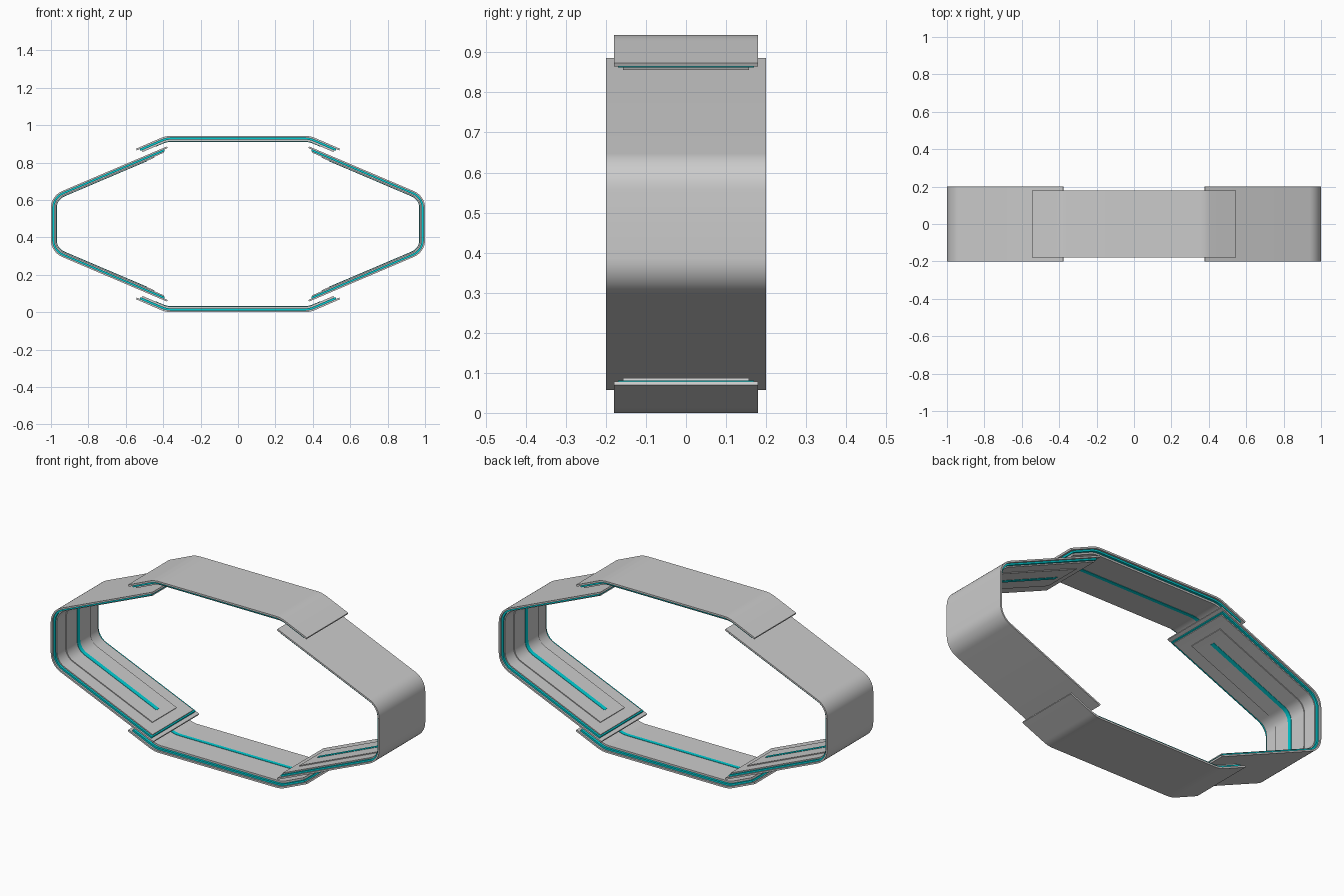
import bpy, bmesh, math
from mathutils import Vector

if "Cube" in bpy.data.objects:
    bpy.data.objects.remove(bpy.data.objects["Cube"])

HEIGHT = 0.943

cyan = bpy.data.materials.new("cyan_lining")
cyan.diffuse_color = (0.0, 0.62, 0.66, 1.0)
cyan.use_nodes = True
cyan.node_tree.nodes["Principled BSDF"].inputs["Base Color"].default_value = cyan.diffuse_color


def rounded_path(pts, tangent, trim, steps=8):
    """Polyline with rounded inner corners and both ends shortened by trim."""
    p = [Vector(q) for q in pts]
    p[0] += (p[1] - p[0]).normalized() * trim
    p[-1] += (p[-2] - p[-1]).normalized() * trim
    out = [p[0]]
    for a, b, c in zip(p, p[1:], p[2:]):
        u, v = (a - b).normalized(), (c - b).normalized()
        half = u.angle(v) / 2
        radius = tangent * math.tan(half)
        centre = b + (u + v).normalized() * radius / math.sin(half)
        start, end = b + u * tangent - centre, b + v * tangent - centre
        sweep = start.angle(end)
        for i in range(steps + 1):
            t = i / steps
            d = (start * math.sin((1 - t) * sweep) + end * math.sin(t * sweep)) / math.sin(sweep)
            out.append(centre + d)
    out.append(p[-1])
    return out


def sheet(name, pts, tangent, d0, d1, half_w, trim, mat=None, flip=False):
    """Bent sheet following the path, between inward depths d0 and d1."""
    path = rounded_path(pts, tangent, trim)
    bm = bmesh.new()
    rings = []
    for i, q in enumerate(path):
        t_in = (q - path[max(i - 1, 0)]).normalized()
        t_out = (path[min(i + 1, len(path) - 1)] - q).normalized()
        t = (t_in + t_out).normalized()
        inward = Vector((t.y, -t.x))
        ring = []
        for d, y in ((d0, -half_w), (d0, half_w), (d1, half_w), (d1, -half_w)):
            s = q + inward * d
            if flip:
                s = Vector((-s.x, HEIGHT - s.y))
            ring.append(bm.verts.new((s.x, y, s.y)))
        rings.append(ring)
    for a, b in zip(rings, rings[1:]):
        for k in range(4):
            n = (k + 1) % 4
            bm.faces.new((a[k], a[n], b[n], b[k]))
    bm.faces.new(rings[0])
    bm.faces.new(rings[-1])
    bmesh.ops.recalc_face_normals(bm, faces=bm.faces)
    me = bpy.data.meshes.new(name)
    bm.to_mesh(me)
    bm.free()
    ob = bpy.data.objects.new(name, me)
    bpy.context.collection.objects.link(ob)
    if mat:
        me.materials.append(mat)
    bpy.ops.object.select_all(action='DESELECT')
    ob.select_set(True)
    bpy.context.view_layer.objects.active = ob
    bpy.ops.object.shade_smooth_by_angle(angle=math.radians(30))


# outer profiles (x, z) of the right side panel and the top band
side = [(0.38, 0.886), (1.0, 0.622), (1.0, HEIGHT - 0.622), (0.38, HEIGHT - 0.886)]
band = [(-0.545, 0.874), (-0.385, HEIGHT), (0.385, HEIGHT), (0.545, 0.874)]

# layers: part, outer depth, inner depth, half width, end trim, material
side_layers = [
    ("shell", 0.0, 0.009, 0.2, 0.0, None),
    ("lining", 0.009, 0.018, 0.19, 0.02, cyan),
    ("inner_sheet", 0.018, 0.024, 0.178, 0.027, None),
    ("raised_plate", 0.024, 0.029, 0.105, 0.085, None),
    ("centre_strip", 0.029, 0.031, 0.012, 0.13, cyan),
]
band_layers = [
    ("shell", 0.0, 0.01, 0.18, 0.0, None),
    ("lining", 0.01, 0.02, 0.17, 0.018, cyan),
    ("inner_sheet", 0.02, 0.03, 0.157, 0.025, None),
    ("centre_strip", 0.03, 0.032, 0.01, 0.1, cyan),
]

# opposite panels are the same part turned half a turn
for names, pts, tangent, layers in (
        (("right_panel", "left_panel"), side, 0.065, side_layers),
        (("top_band", "bottom_band"), band, 0.03, band_layers)):
    for flip, panel in enumerate(names):
        for part, d0, d1, w, trim, mat in layers:
            sheet(f"{panel}_{part}", pts, tangent, d0, d1, w, trim, mat, bool(flip))
